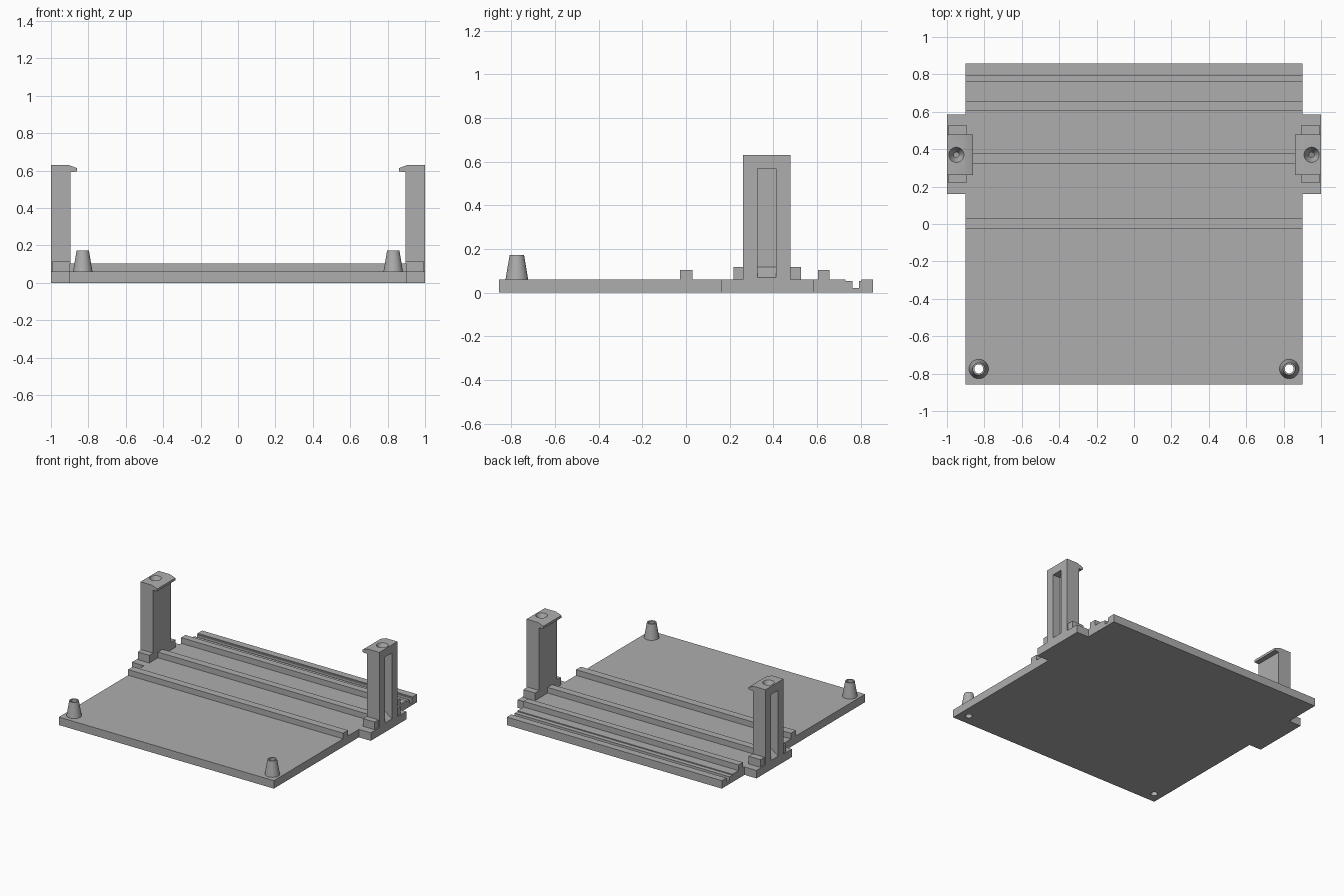
import bpy, bmesh, math

cube = bpy.data.objects.get("Cube")
if cube:
    bpy.data.objects.remove(cube, do_unlink=True)

grey = bpy.data.materials.new("plain_grey")
grey.use_nodes = True
grey.diffuse_color = (0.42, 0.42, 0.42, 1)
grey.node_tree.nodes["Principled BSDF"].inputs["Base Color"].default_value = (0.42, 0.42, 0.42, 1)


def finish(name, bm):
    bmesh.ops.recalc_face_normals(bm, faces=bm.faces)
    mesh = bpy.data.meshes.new(name)
    bm.to_mesh(mesh)
    bm.free()
    mesh.materials.append(grey)
    obj = bpy.data.objects.new(name, mesh)
    bpy.context.collection.objects.link(obj)
    return obj


def prism(name, points, axis, start, end):
    """Extrude a profile along x (points are y, z) or along y (points are x, z)."""
    bm = bmesh.new()
    verts = [bm.verts.new((start, a, b) if axis == "x" else (a, start, b)) for a, b in points]
    face = bm.faces.new(verts)
    moved = bmesh.ops.extrude_face_region(bm, geom=[face])["geom"]
    shift = (end - start, 0, 0) if axis == "x" else (0, end - start, 0)
    bmesh.ops.translate(bm, vec=shift, verts=[v for v in moved if isinstance(v, bmesh.types.BMVert)])
    return finish(name, bm)


def box(name, x, y, z):
    return prism(name, [(x[0], z[0]), (x[1], z[0]), (x[1], z[1]), (x[0], z[1])], "y", *y)


def cone(name, x, y, z, r_low, r_high):
    bm = bmesh.new()
    bmesh.ops.create_cone(bm, cap_ends=True, segments=32, radius1=r_low,
                          radius2=r_high, depth=z[1] - z[0])
    bmesh.ops.translate(bm, vec=(x, y, (z[0] + z[1]) / 2), verts=bm.verts)
    return finish(name, bm)


def cut(obj, cutter):
    mod = obj.modifiers.new("cut", "BOOLEAN")
    mod.operation = "DIFFERENCE"
    mod.solver = "EXACT"
    mod.object = cutter
    bpy.context.view_layer.objects.active = obj
    bpy.ops.object.modifier_apply(modifier=mod.name)
    bpy.data.objects.remove(cutter, do_unlink=True)


def smooth(obj):
    bpy.ops.object.select_all(action="DESELECT")
    obj.select_set(True)
    bpy.context.view_layer.objects.active = obj
    bpy.ops.object.shade_smooth_by_angle(angle=math.radians(30))


# Base plate: ribs and rear groove in one side profile
T, RIB = 0.06, 0.103
outline = [(-0.857, 0), (-0.857, T)]
for y0, y1 in ((-0.028, 0.03), (0.322, 0.377), (0.605, 0.657)):
    outline += [(y0, T), (y0, RIB), (y1, RIB), (y1, T)]
outline += [(0.73, T), (0.73, 0.053), (0.763, 0.053), (0.763, 0.021),
            (0.793, 0.021), (0.793, 0.053), (0.803, 0.053), (0.803, T),
            (0.857, T), (0.857, 0)]
base = prism("base_plate", outline, "x", -0.9, 0.9)

PIN_X, PIN_Y, POST_Y = 0.83, -0.775, 0.37

for side, s in (("left", 1), ("right", -1)):
    # Tapered hollow front peg, with the hole running through the plate
    peg = cone(side + "_peg", s * PIN_X, PIN_Y, (T, 0.173), 0.052, 0.033)
    for part in (peg, base):
        cut(part, cone("hole_cutter", s * PIN_X, PIN_Y, (-0.05, 0.25), 0.024, 0.024))
    smooth(peg)

    # Side ear and the low foot around the post
    box(side + "_ear", (s * 0.9, s), (0.16, 0.585), (0, T))
    for end, y in (("front", (0.218, 0.262)), ("rear", (0.478, 0.528))):
        box(f"{side}_{end}_foot", (s * 0.895, s * 0.992), y, (T, 0.118))

    # Upright post with an inward hook at its top
    shape = [(0.895, T), (1, T), (1, 0.63), (0.905, 0.63),
             (0.86, 0.613), (0.86, 0.595), (0.895, 0.592)]
    post = prism(side + "_post", [(s * x, z) for x, z in shape], "y", 0.262, 0.478)
    # Outer slot with a sloping floor
    slot = [(1.02, 0.07), (1, 0.07), (0.935, 0.118), (0.935, 0.568), (1.02, 0.568)]
    cut(post, prism("slot_cutter", [(s * x, z) for x, z in slot], "y", 0.327, 0.412))
    # Countersink in the top
    cut(post, cone("sink_cutter", s * 0.95, POST_Y, (0.55, 0.64), 0.006, 0.045))
    smooth(post)
